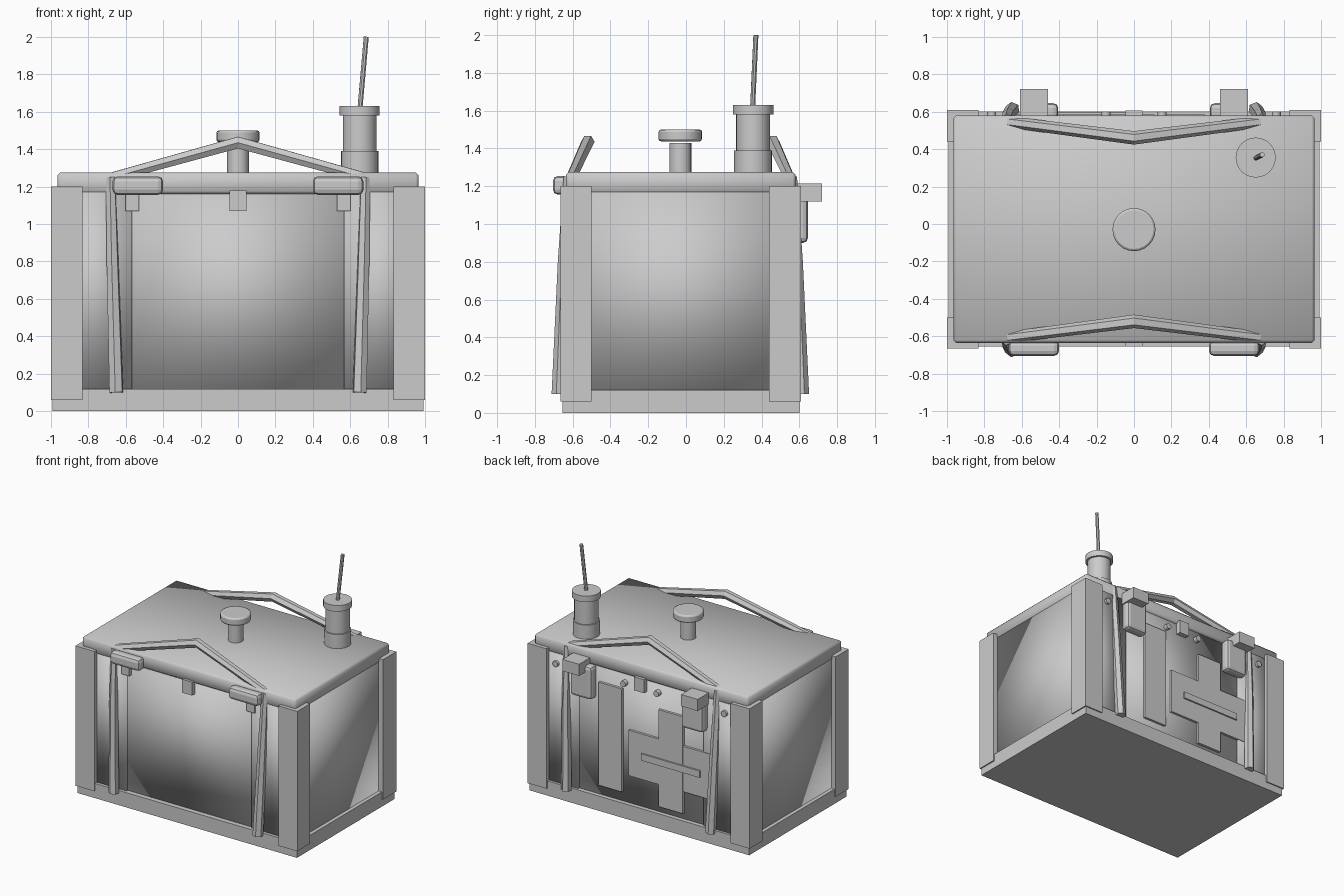
import bpy, math
from mathutils import Vector

if "Cube" in bpy.data.objects:
    bpy.data.objects.remove(bpy.data.objects["Cube"])


def box(name, x0, x1, y0, y1, z0, z1, bevel=0.0, segs=1, smooth=False):
    bpy.ops.mesh.primitive_cube_add(size=1, location=((x0 + x1) / 2, (y0 + y1) / 2, (z0 + z1) / 2))
    ob = bpy.context.object
    ob.name = name
    ob.scale = (x1 - x0, y1 - y0, z1 - z0)
    bpy.ops.object.transform_apply(location=False, rotation=False, scale=True)
    if bevel:
        m = ob.modifiers.new("bevel", 'BEVEL')
        m.width, m.segments = bevel, segs
    if smooth:
        bpy.ops.object.shade_smooth()
    return ob


def rod(name, a, b, r, r2=None, sides=24):
    a, b = Vector(a), Vector(b)
    bpy.ops.mesh.primitive_cone_add(vertices=sides, radius1=r, radius2=r if r2 is None else r2,
                                    depth=(b - a).length, location=(a + b) / 2)
    ob = bpy.context.object
    ob.name = name
    ob.rotation_euler = (b - a).to_track_quat('Z', 'Y').to_euler()
    bpy.ops.object.shade_smooth_by_angle(angle=math.radians(35))
    return ob


def tube(name, pts):
    # six-sided strap along a path of (x, y, z, radius)
    cu = bpy.data.curves.new(name, 'CURVE')
    cu.dimensions = '3D'
    cu.bevel_depth, cu.bevel_resolution, cu.use_fill_caps = 1.0, 1, True
    sp = cu.splines.new('POLY')
    sp.points.add(len(pts) - 1)
    sp.use_smooth = False
    for p, (x, y, z, r) in zip(sp.points, pts):
        p.co, p.radius = (x, y, z, 1), r
    ob = bpy.data.objects.new(name, cu)
    bpy.context.collection.objects.link(ob)
    bpy.ops.object.select_all(action='DESELECT')
    ob.select_set(True)
    bpy.context.view_layer.objects.active = ob
    bpy.ops.object.convert(target='MESH')


# Base, walls with a recessed middle, and lid
box("base", -0.99, 0.99, -0.655, 0.60, 0, 0.12)
box("body_core", -0.565, 0.565, -0.615, 0.565, 0.10, 1.17, smooth=True)
box("lid", -0.965, 0.965, -0.635, 0.58, 1.16, 1.275, bevel=0.015, smooth=True)

for s, side in ((-1, "left"), (1, "right")):
    def sbox(name, xa, xb, *rest, **kw):
        return box(side + "_" + name, min(s * xa, s * xb), max(s * xa, s * xb), *rest, **kw)

    sbox("body_end", 0.565, 0.96, -0.63, 0.58, 0.10, 1.17, smooth=True)

    # Corner posts
    sbox("front_post", 0.83, 1.0, -0.665, -0.50, 0.06, 1.2)
    sbox("back_post", 0.83, 1.0, 0.44, 0.61, 0.06, 1.2)

    # Front rolls, small latches and back clasps
    sbox("front_roll", 0.40, 0.67, -0.705, -0.62, 1.155, 1.255, bevel=0.028, segs=2)
    sbox("front_latch", 0.53, 0.60, -0.645, -0.60, 1.07, 1.18)
    sbox("clasp_block", 0.46, 0.61, 0.58, 0.72, 1.12, 1.215)
    sbox("clasp_pouch", 0.405, 0.60, 0.56, 0.645, 0.90, 1.17, bevel=0.025, segs=2)

    # Back studs
    for x in (0.15, 0.76):
        rod(side + "_stud", (s * x, 0.55, 1.09), (s * x, 0.60, 1.09), 0.024, sides=12)

    # Hanging strap legs, mirrored front to back about y = -0.03
    for f, end in ((1, "front"), (-1, "back")):
        tube(f"{side}_{end}_strap_leg",
             [(s * 0.68, -0.03 - f * 0.59, 1.25, 0.028), (s * 0.67, -0.03 - f * 0.615, 0.8, 0.034),
              (s * 0.65, -0.03 - f * 0.642, 0.10, 0.04)])

# Peaked straps over the lid
for f, end in ((1, "front"), (-1, "back")):
    tube(end + "_strap_peak", [(-0.67, -0.03 - f * 0.575, 1.25, 0.03), (0, -0.03 - f * 0.49, 1.435, 0.036),
                               (0.67, -0.03 - f * 0.575, 1.25, 0.03)])

# Centre catches
box("front_catch", -0.045, 0.045, -0.655, -0.60, 1.07, 1.18)
box("back_catch", -0.045, 0.045, 0.55, 0.605, 1.07, 1.18)

# Raised trim on the back wall: plank, crossed boards and a thin bar
box("back_plank", 0.17, 0.38, 0.55, 0.585, 0.20, 1.04)
box("back_board_upright", -0.38, -0.16, 0.55, 0.585, 0.17, 0.96)
box("back_board_level", -0.66, 0.11, 0.55, 0.584, 0.35, 0.72)
box("back_thin_bar", -0.54, -0.01, 0.56, 0.597, 0.51, 0.565)

# Knob
rod("knob_stem", (0, -0.03, 1.26), (0, -0.03, 1.43), 0.058)
knob = rod("knob_cap", (0, -0.03, 1.438), (0, -0.03, 1.5), 0.115)
m = knob.modifiers.new("bevel", 'BEVEL')
m.width, m.segments = 0.012, 2

# Antenna
rod("antenna_base", (0.65, 0.355, 1.26), (0.65, 0.355, 1.39), 0.10)
rod("antenna_body", (0.65, 0.355, 1.38), (0.65, 0.355, 1.59), 0.09)
rod("antenna_cap", (0.65, 0.355, 1.58), (0.65, 0.355, 1.63), 0.107)
rod("antenna_whip", (0.65, 0.352, 1.60), (0.685, 0.37, 2.0), 0.014, sides=8)
